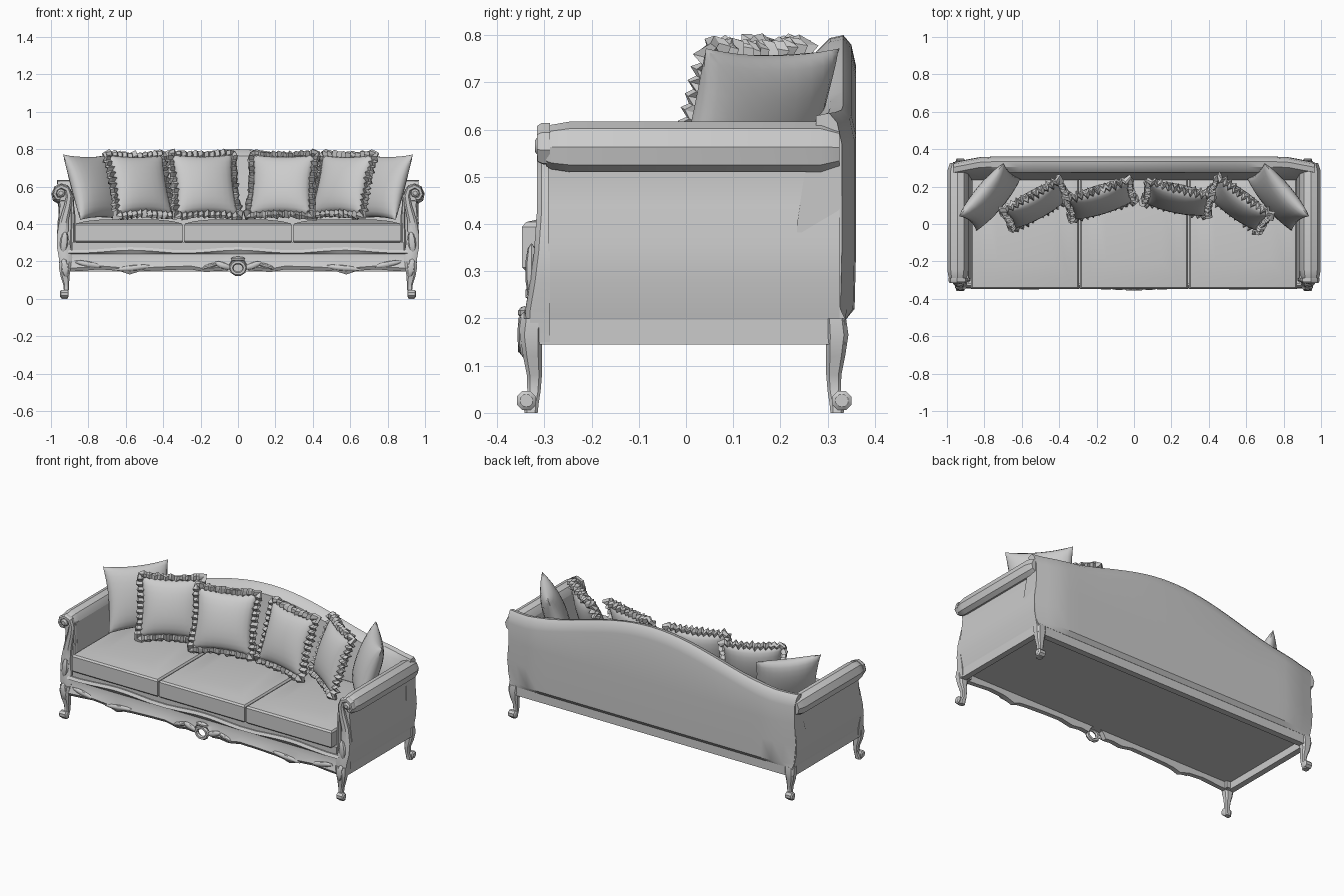
import bpy, bmesh, math, random
from mathutils import Vector, Matrix

if "Cube" in bpy.data.objects:
    bpy.data.objects.remove(bpy.data.objects["Cube"])

random.seed(4)


def finish(name, bm, angle=32, weld=False):
    if weld:
        bmesh.ops.remove_doubles(bm, verts=bm.verts, dist=0.0005)
    bmesh.ops.recalc_face_normals(bm, faces=bm.faces)
    me = bpy.data.meshes.new(name)
    bm.to_mesh(me)
    bm.free()
    me.shade_smooth()
    me.set_sharp_from_angle(angle=math.radians(angle))
    ob = bpy.data.objects.new(name, me)
    bpy.context.collection.objects.link(ob)
    return ob


def loft(name, rings, closed=False, angle=32):
    """Skin a list of equal-sized point rings, capped unless closed."""
    bm = bmesh.new()
    vs = [[bm.verts.new(p) for p in r] for r in rings]
    n = len(vs[0])
    for i in range(len(vs) if closed else len(vs) - 1):
        a, b = vs[i], vs[(i + 1) % len(vs)]
        for k in range(n):
            bm.faces.new((a[k], a[(k + 1) % n], b[(k + 1) % n], b[k]))
    if not closed:
        bm.faces.new(vs[0])
        bm.faces.new(vs[-1])
    return finish(name, bm, angle)


def rect(x0, x1, y0, y1, z):
    return [(x0, y0, z), (x1, y0, z), (x1, y1, z), (x0, y1, z)]


def box(name, x0, x1, y0, y1, z0, z1):
    return loft(name, [rect(x0, x1, y0, y1, z0), rect(x0, x1, y0, y1, z1)])


def ribbon(name, path, y_back, s=1):
    """Carved strip in the xz plane; path entries are x, z, half width, front y."""
    rings = []
    for i, (x, z, w, yf) in enumerate(path):
        a, b = path[max(i - 1, 0)], path[min(i + 1, len(path) - 1)]
        t = Vector((b[0] - a[0], b[1] - a[1])).normalized()
        nx, nz = -t.y * w, t.x * w
        rings.append([(s * (x + k * nx), y, z + k * nz) for k, y in
                      ((-1, y_back), (-1, yf + .01), (-.5, yf), (.5, yf), (1, yf + .01), (1, y_back))])
    return loft(name, rings)


def blob(name, loc, scale, tilt=0):
    """Small flattened carving, tilted in the front plane."""
    bm = bmesh.new()
    m = Matrix.Translation(loc) @ Matrix.Rotation(tilt, 4, 'Y') @ Matrix.Diagonal((*scale, 1))
    bmesh.ops.create_uvsphere(bm, u_segments=8, v_segments=5, radius=1, matrix=m)
    return finish(name, bm)


def ring_xz(cx, cy, cz, r, n, turn=0):
    return [(cx + r * math.cos(turn + 2 * math.pi * k / n), cy,
             cz + r * math.sin(turn + 2 * math.pi * k / n)) for k in range(n)]


# base frame and deck
for s, side in ((-1, "left"), (1, "right")):
    x0, x1 = sorted((s * .915, s * .95))
    box(side + "_base_rail", x0, x1, -.32, .335, .145, .197)
box("back_base_rail", -.95, .95, .30, .337, .145, .197)
box("seat_deck", -.93, .93, -.315, .31, .188, .2)
box("seat_platform", -.885, .885, -.322, .28, .2, .303)

# scalloped front apron
half = [(0, .192), (.035, .185), (.06, .145), (.11, .15), (.17, .142), (.25, .157), (.35, .155),
        (.47, .15), (.53, .145), (.58, .13), (.64, .15), (.74, .158), (.83, .15), (.91, .145)]
rings = []
for x, low in [(-x, l) for x, l in half[:0:-1]] + half:
    d = .008 * math.cos(x * 11)
    rings.append([(x, y, z) for y, z in ((-.305, low), (-.333, low), (-.345, low + .018), (-.33, .208 + d / 2),
                                         (-.328, .24), (-.34, .252 + d), (-.33, .268 + d), (-.305, .268 + d))])
loft("front_apron", rings)

# central ornament and apron carvings
bm = bmesh.new()
prof = [[bm.verts.new(((.036 + .012 * math.cos(b)) * math.cos(a), -.345 + .012 * math.sin(b),
                       .165 + (.032 + .012 * math.cos(b)) * math.sin(a)))
         for b in [2 * math.pi * k / 6 for k in range(6)]] for a in [2 * math.pi * k / 10 for k in range(10)]]
for i in range(10):
    for k in range(6):
        a, b = prof[i], prof[(i + 1) % 10]
        bm.faces.new((a[k], a[(k + 1) % 6], b[(k + 1) % 6], b[k]))
finish("central_ornament_ring", bm)
blob("central_ornament_crest", (0, -.342, .212), (.04, .014, .014))
for s, side in ((-1, "left"), (1, "right")):
    blob(side + "_scroll_leaf", (s * .08, -.342, .178), (.05, .012, .017), -s * .35)
    blob(side + "_outer_leaf", (s * .15, -.34, .175), (.05, .012, .013), s * .3)
    blob(side + "_apron_leaf", (s * .56, -.34, .165), (.1, .012, .015), s * .1)
    blob(side + "_corner_leaf", (s * .8, -.338, .185), (.08, .011, .015), -s * .2)

# cabriole legs with scroll feet
for s, side in ((-1, "left"), (1, "right")):
    for f, end in ((-1, "front"), (1, "back")):
        yo = 0 if f < 0 else -.008
        stations = [(.2, .923, .325, .032, .022), (.165, .926, .328, .031, .024), (.12, .925, .325, .024, .02),
                    (.08, .919, .321, .016, .016), (.045, .918, .322, .013, .014), (.02, .925, .328, .017, .016),
                    (.0, .928, .328, .017, .014)]
        rings = []
        for z, x, y, hx, hy in stations:
            rings.append([(s * (x + hx * a), f * (y + yo + hy * b), z) for a, b in
                          ((-1, -.6), (-.6, -1), (.6, -1), (1, -.6), (1, .6), (.6, 1), (-.6, 1), (-1, .6))])
        loft(f"{side}_{end}_leg", rings)
        loft(f"{side}_{end}_scroll_foot",
             [[(s * x, f * (.338 + yo + r * math.cos(a)), .026 + r * math.sin(a))
               for a in [math.pi * k / 4 + .39 for k in range(8)]]
              for x, r in ((.905, .014), (.91, .022), (.947, .022), (.953, .014))])
    blob(side + "_knee_carving", (s * .925, -.343, .165), (.022, .014, .05), s * .15)

# arms: side panel, rolled top, carved front post
panel = [(.87, .197), (.87, .45), (.885, .57), (.96, .57), (.952, .5), (.957, .44), (.968, .36), (.967, .28), (.95, .197)]
roll = [(.88, .50), (.885, .57), (.91, .607), (.945, .617), (.98, .602), (.998, .563), (.99, .525), (.965, .51), (.93, .515)]
for s, side in ((-1, "left"), (1, "right")):
    loft(side + "_arm_panel", [[(s * x, y, z) for x, z in panel] for y in (-.292, .325)])
    loft(side + "_arm_roll", [[(s * (.945 + (x - .945) * k), y, .56 + (z - .56) * k) for x, z in roll]
                              for y, k in ((-.297, .75), (-.285, .88), (-.245, 1), (.285, 1), (.325, .75))])
    ribbon(side + "_arm_post",
           [(.922, .15, .03, -.34), (.922, .22, .036, -.34), (.932, .28, .036, -.33), (.938, .34, .03, -.322),
            (.93, .42, .024, -.316), (.91, .5, .019, -.316), (.902, .55, .017, -.316), (.913, .586, .016, -.316),
            (.945, .6, .014, -.316), (.972, .585, .013, -.316), (.98, .558, .012, -.316),
            (.968, .537, .011, -.314), (.95, .535, .009, -.312)], -.288, s)
    loft(side + "_arm_rosette", [ring_xz(s * .947, y, .565, r, 8) for y, r in ((-.285, .024), (-.312, .022), (-.32, .012))])
    blob(side + "_post_leaf", (s * .93, -.327, .3), (.022, .014, .06), -s * .1)
    ribbon(side + "_arm_front_edge", [(.885, .2, .012, -.31), (.884, .32, .011, -.306), (.883, .45, .01, -.304),
                                      (.89, .56, .01, -.304)], -.288, s)


# camel-shaped back
def back_top(x):
    return .635 + .165 * (.5 + .5 * math.cos(math.pi * min(abs(x) / .95, 1)))


rings = []
for i in range(-14, 15):
    t = i / 14
    e = .03 * max(0, (abs(t) - .84) / .16)
    top = back_top(t * .96)
    ring = []
    for y, z in ((.338, .197), (.357 - e, .22), (.36 - e, .34), (.36 - e, .47), (.36 - e, top - .065),
                 (.35 - e, top - .02), (.333 - e, top), (.305 - e, top - .006), (.275, top - .035),
                 (.25, .5), (.235, .4), (.235, .197)):
        w = .948 + .02 * math.sin(min(max((z - .2) / .32, 0), 1) * math.pi) + .02 * max(0, (z - .5) / .14) * (z < .66)
        ring.append((t * min(w, .97), y, z))
    rings.append(ring)
loft("sofa_back", rings)

# three seat cushions
for i, side in ((-1, "left"), (0, "middle"), (1, "right")):
    c, w = i * .583, .288
    rings = []
    for z, d in ((.3, .008), (.308, 0), (.394, 0), (.404, .008), (.416, .06), (.424, .14)):
        rings.append(rect(c - w + d, c + w - d, -.347 + d, .25 - d * .5, z))
    loft(side + "_seat_cushion", rings)


# throw pillows
def outline(u, v, h):
    """Square pillow outline with edges drawn in between the corners."""
    return h * u * (1 - .09 * (1 - v * v) * abs(u)), h * v * (1 - .09 * (1 - u * u) * abs(v))


def pillow(name, loc, turn, h, thick, ruffle):
    m = Matrix.Translation(loc) @ Matrix.Rotation(math.radians(turn), 4, 'Z') @ Matrix.Rotation(math.radians(-19), 4, 'X')
    n = 12
    bm = bmesh.new()
    for face in (-1, 1):
        g = []
        for i in range(n + 1):
            row = []
            for j in range(n + 1):
                u, v = math.sin(math.pi * (i / n - .5)), math.sin(math.pi * (j / n - .5))
                x, z = outline(u, v, h)
                y = face * thick * (max(0, (1 - u * u) * (1 - v * v))) ** .45
                row.append(bm.verts.new(m @ Vector((x, y, z))))
            g.append(row)
        for i in range(n):
            for j in range(n):
                bm.faces.new((g[i][j], g[i + 1][j], g[i + 1][j + 1], g[i][j + 1]))
    finish(name, bm, 40, weld=True)
    if not ruffle:
        return
    # crumpled ruffle around the pillow edge
    rings, per = [], 22
    corners = [(-1, -1), (1, -1), (1, 1), (-1, 1)]
    for q in range(4):
        a, b = Vector(corners[q]), Vector(corners[(q + 1) % 4])
        for k in range(per):
            p = a.lerp(b, k / per)
            x, z = outline(p.x, p.y, h)
            out = (Vector((b.y - a.y, a.x - b.x)) if k else p).normalized()
            wave = .011 * (-1) ** k
            ring = []
            for o, y in ((-.012, 0), (.0, -.015), (.02, -.016), (.03, 0), (.02, .016), (0, .015)):
                o += random.uniform(-.006, .006)
                ring.append(m @ Vector((x + out.x * o, y + wave + random.uniform(-.006, .006), z + out.y * o)))
            rings.append(ring)
    loft(name + "_ruffle", rings, True, 20)


pillow("left_corner_pillow", (-.77, .145, .597), 50, .185, .065, False)
pillow("left_ruffled_pillow", (-.525, .105, .61), 29, .168, .06, True)
pillow("left_centre_ruffled_pillow", (-.18, .13, .61), 17, .172, .06, True)
pillow("right_centre_ruffled_pillow", (.235, .135, .61), -12, .17, .06, True)
pillow("right_ruffled_pillow", (.56, .105, .61), -36, .168, .06, True)
pillow("right_corner_pillow", (.77, .145, .597), -50, .185, .065, False)
